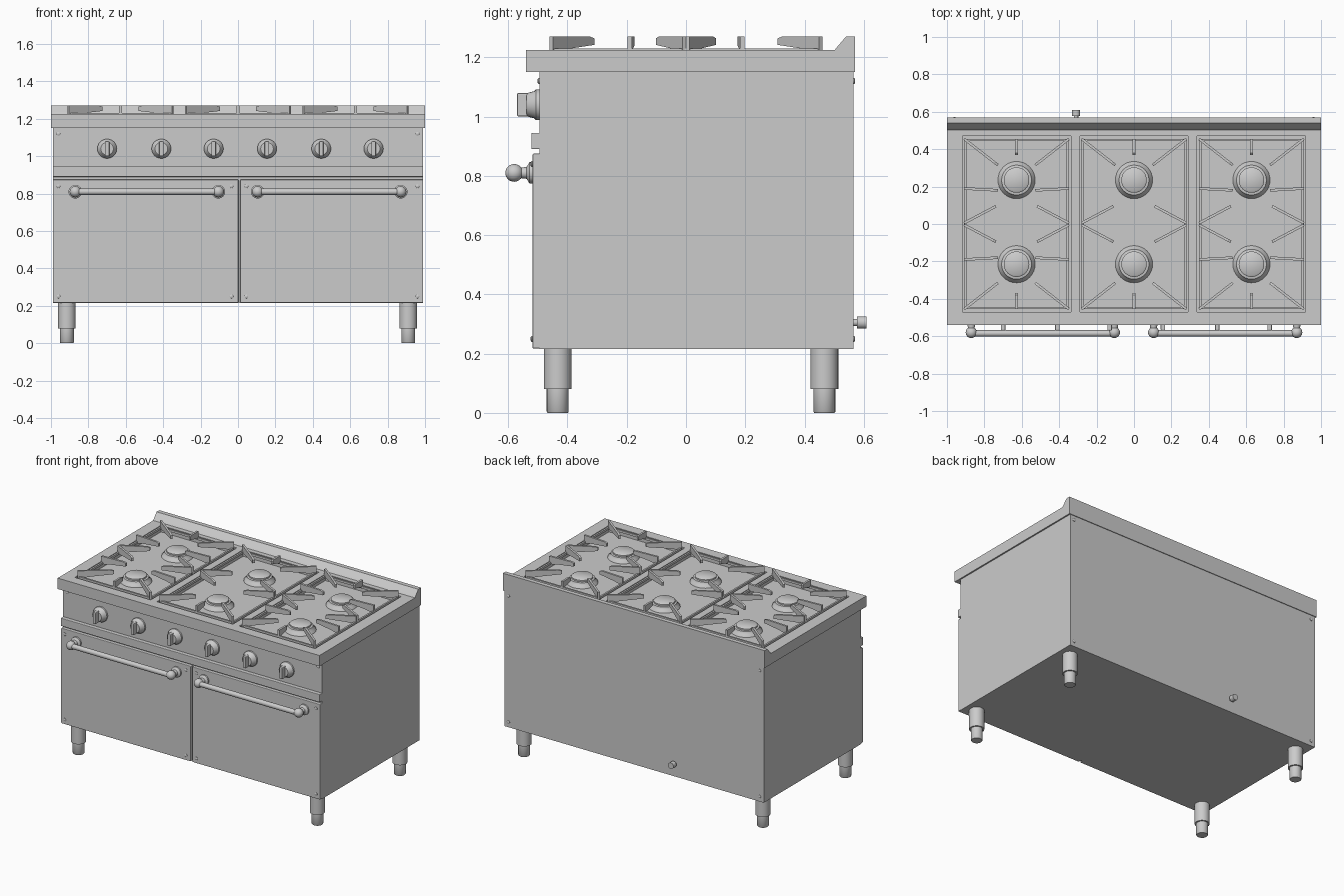
import bpy, bmesh, math
from mathutils import Vector, Matrix

if "Cube" in bpy.data.objects:
    bpy.data.objects.remove(bpy.data.objects["Cube"], do_unlink=True)

steel = bpy.data.materials.new("brushed_grey_steel")
steel.use_nodes = True
GREY = (0.6, 0.6, 0.6, 1)
steel.diffuse_color = GREY
steel.node_tree.nodes["Principled BSDF"].inputs["Base Color"].default_value = GREY


def finish(bm, name, smooth=False, bevel=0):
    bmesh.ops.recalc_face_normals(bm, faces=bm.faces)
    mesh = bpy.data.meshes.new(name)
    bm.to_mesh(mesh)
    bm.free()
    mesh.materials.append(steel)
    ob = bpy.data.objects.new(name, mesh)
    bpy.context.collection.objects.link(ob)
    if bevel:
        mod = ob.modifiers.new("Bevel", "BEVEL")
        mod.width, mod.segments = bevel, 2
    if smooth:
        bpy.ops.object.select_all(action="DESELECT")
        ob.select_set(True)
        bpy.context.view_layer.objects.active = ob
        bpy.ops.object.shade_smooth_by_angle(angle=math.radians(40))
    return ob


def box(name, x, y, z, bevel=0):
    """Box from (min, max) ranges."""
    bm = bmesh.new()
    bmesh.ops.create_cube(bm, size=1)
    for v in bm.verts:
        v.co = [r[0] + (c + 0.5) * (r[1] - r[0]) for c, r in zip(v.co, (x, y, z))]
    return finish(bm, name, bevel=bevel)


def prism(name, outline, start, depth):
    """Extrude a closed 3D outline along a vector."""
    bm = bmesh.new()
    face = bm.faces.new([bm.verts.new(Vector(p) + Vector(start)) for p in outline])
    ext = bmesh.ops.extrude_face_region(bm, geom=[face])
    moved = [g for g in ext["geom"] if isinstance(g, bmesh.types.BMVert)]
    bmesh.ops.translate(bm, verts=moved, vec=depth)
    return finish(bm, name)


def lathe(name, profile, origin, axis=(0, 0, 1), sides=24):
    """Revolve (radius, height) points about an axis through origin."""
    bm = bmesh.new()
    rings = []
    for r, h in profile:
        rings.append([bm.verts.new((r * math.cos(a), r * math.sin(a), h))
                      for a in (math.tau * i / sides for i in range(sides))])
    for lo, hi in zip(rings, rings[1:]):
        for i in range(sides):
            j = (i + 1) % sides
            bm.faces.new((lo[i], lo[j], hi[j], hi[i]))
    bm.faces.new(rings[0][::-1])
    bm.faces.new(rings[-1])
    turn = Vector((0, 0, 1)).rotation_difference(Vector(axis)).to_matrix().to_4x4()
    bm.transform(Matrix.Translation(origin) @ turn)
    return finish(bm, name, smooth=True)


FRONT, BACK = (0, -1, 0), (0, 1, 0)

# Cabinet, control panel and doors
box("cabinet", (-0.99, 0.99), (-0.495, 0.565), (0.215, 1.16))
box("trim_strip", (-0.99, 0.99), (-0.522, -0.48), (0.89, 0.945), 0.004)
box("left_door", (0.012, 0.99), (-0.518, -0.49), (0.217, 0.875), 0.004)
box("right_door", (-0.99, 0.002), (-0.518, -0.49), (0.217, 0.875), 0.004)

# Worktop with three recessed pans
worktop = box("worktop", (-1, 1), (-0.54, 0.57), (1.15, 1.225))
PANS = (-0.628, 0, 0.628)
HALF_X, HALF_Y = 0.29, 0.47
for cx in PANS:
    cutter = box("pan_cutter", (cx - HALF_X, cx + HALF_X), (-HALF_Y, HALF_Y), (1.18, 1.4))
    cut = worktop.modifiers.new("Pan", "BOOLEAN")
    cut.object, cut.operation, cut.solver = cutter, "DIFFERENCE", "EXACT"
    bpy.context.view_layer.objects.active = worktop
    bpy.ops.object.modifier_apply(modifier=cut.name)
    bpy.data.objects.remove(cutter, do_unlink=True)

# Rear upstand with a sloped front
prism("rear_upstand", [(0, 0.5, 1.222), (0, 0.57, 1.222), (0, 0.57, 1.27),
                       (0, 0.54, 1.27), (0, 0.51, 1.235)], (-1, 0, 0), (2, 0, 0))


def blade(a, b):
    """Upright grate finger, deep at its outer end and thin at its tip."""
    a, b = Vector((*a, 0)), Vector((*b, 0))
    side = (b - a).normalized().cross(Vector((0, 0, 1))) * 0.014
    up = Vector((0, 0, 1))
    mid = a.lerp(b, 0.35)
    outline = [a + up * 1.215, mid + up * 1.228, b + up * 1.242,
               b + up * 1.264, a.lerp(b, 0.9) + up * 1.27, a + up * 1.27]
    prism("grate_finger", outline, -side / 2, side)


# Burners and pan grates
BURNER = [(0.1, 0), (0.098, 0.008), (0.085, 0.018), (0.08, 0.034),
          (0.068, 0.036), (0.068, 0.046), (0.06, 0.052)]
for cx in PANS:
    for y in (0.235, -0.215):
        lathe("burner", BURNER, (cx, y, 1.178), sides=32)
    fx, fy = HALF_X - 0.01, HALF_Y - 0.015
    for s in (-1, 1):
        box("grate_side_rail", sorted((cx + s * fx, cx + s * (fx - 0.012))),
            (-fy, fy), (1.215, 1.23))
        box("grate_end_rail", (cx - fx, cx + fx),
            sorted((s * fy, s * (fy - 0.012))), (1.215, 1.23))
        blade((cx, s * fy), (cx, s * 0.37))
        for t in (-1, 1):
            # Corner fingers, centre V fingers and straight side fingers
            blade((cx + s * fx, t * fy), (cx + s * 0.1, t * 0.315))
            blade((cx + s * fx, t * 0.005), (cx + s * 0.11, t * 0.095))
            if cx:
                blade((cx + s * fx, t * 0.19), (cx + s * 0.1, t * 0.18))

# Control knobs with raised grips
KNOB = [(0.052, 0), (0.052, 0.012), (0.046, 0.018), (0.04, 0.04), (0.034, 0.045)]
for x in (-0.7, -0.41, -0.13, 0.155, 0.445, 0.725):
    lathe("knob", KNOB, (x, -0.494, 1.04), FRONT)
    box("knob_grip", (x - 0.012, x + 0.012), (-0.57, -0.53), (1.0, 1.08), 0.005)

# Door handles
MOUNT = [(0.036, 0), (0.036, 0.012), (0.02, 0.022), (0.018, 0.04)]
KNUCKLE = [(0.03 * math.sin(a), -0.03 * math.cos(a))
           for a in (math.pi * (0.04 + 0.92 * i / 10) for i in range(11))]
for s in (-1, 1):
    ends = (s * 0.105, s * 0.87)
    lathe("handle_bar", [(0.017, 0), (0.017, 0.765)], (min(ends), -0.585, 0.81), (1, 0, 0))
    for x in ends:
        lathe("handle_mount", MOUNT, (x, -0.516, 0.81), FRONT)
        lathe("handle_end", KNUCKLE, (x, -0.58, 0.81), FRONT)

# Legs with adjustable feet
LEG = [(0.034, 0), (0.037, 0.004), (0.037, 0.08), (0.047, 0.08), (0.047, 0.22)]
for x in (-0.915, 0.91):
    for y in (-0.433, 0.467):
        lathe("leg", LEG, (x, y, 0))

# Gas inlet on the back
lathe("gas_inlet", [(0.012, 0), (0.012, 0.015), (0.021, 0.015), (0.021, 0.047)],
      (-0.31, 0.562, 0.305), BACK)

# Screws at the panel corners
SCREW = [(0.01, 0), (0.01, 0.004), (0.006, 0.007)]
for x in (-0.96, 0.96):
    lathe("panel_screw", SCREW, (x, -0.494, 1.12), FRONT, 12)
    for z in (0.25, 0.84):
        lathe("door_screw", SCREW, (x, -0.517, z), FRONT, 12)
    for z in (0.25, 1.12):
        lathe("back_screw", SCREW, (x, 0.564, z), BACK, 12)
for x in (-0.035, 0.045):
    for z in (0.25, 0.84):
        lathe("door_screw", SCREW, (x, -0.517, z), FRONT, 12)
